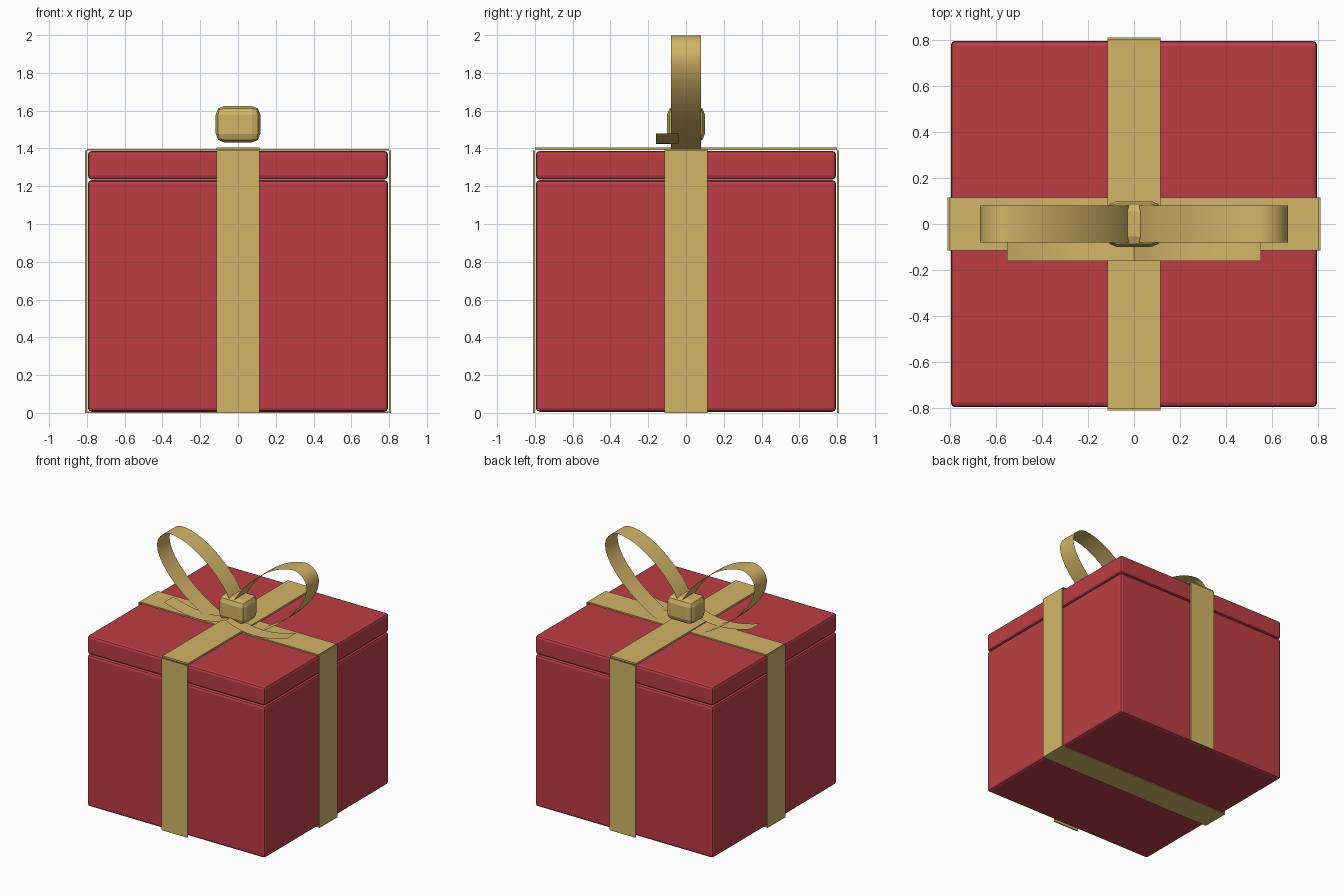
import bpy, bmesh, math
from mathutils import Vector

old = bpy.data.objects.get("Cube")
if old:
    bpy.data.objects.remove(old, do_unlink=True)


def material(name, rgb):
    m = bpy.data.materials.new(name)
    m.use_nodes = True
    m.diffuse_color = (*rgb, 1)
    m.node_tree.nodes["Principled BSDF"].inputs["Base Color"].default_value = (*rgb, 1)
    return m


RED = material("red paper", (0.50, 0.048, 0.058))
GOLD = material("gold ribbon", (0.65, 0.46, 0.14))


def finish(bm, name, mat, smooth=False):
    mesh = bpy.data.meshes.new(name)
    bm.to_mesh(mesh)
    bm.free()
    mesh.materials.append(mat)
    obj = bpy.data.objects.new(name, mesh)
    bpy.context.collection.objects.link(obj)
    for p in mesh.polygons:
        p.use_smooth = smooth
    return obj


def block(name, lo, hi, mat, bevel=0.0, segments=2):
    """Box between two corners, with optional rounded edges."""
    lo, hi = Vector(lo), Vector(hi)
    bm = bmesh.new()
    bmesh.ops.create_cube(bm, size=1)
    for v in bm.verts:
        v.co = (lo + hi) / 2 + v.co * (hi - lo)
    if bevel:
        bmesh.ops.bevel(bm, geom=bm.edges[:], offset=bevel, segments=segments,
                        profile=0.5, affect='EDGES')
    return finish(bm, name, mat)


def bezier(points, steps):
    """Sample a chain of cubic segments (3n + 1 control points)."""
    out = []
    for i in range(0, len(points) - 1, 3):
        a, b, c, d = [Vector(p) for p in points[i:i + 4]]
        for k in range(steps + 1):
            t = k / steps
            if i and k == 0:
                continue
            out.append(a * (1 - t) ** 3 + b * 3 * t * (1 - t) ** 2
                       + c * 3 * t * t * (1 - t) + d * t ** 3)
    return out


def ribbon(name, path, y0, y1, side):
    """Thin band following an x-z path, mirrored by side."""
    bm = bmesh.new()
    rows = [[bm.verts.new((side * p.x, y, p.y)) for y in (y0, y1)] for p in path]
    for a, b in zip(rows, rows[1:]):
        bm.faces.new((a[0], b[0], b[1], a[1]) if side > 0 else (a[1], b[1], b[0], a[0]))
    return finish(bm, name, GOLD, smooth=True)


# Box and lid
H = 0.795
block("box_body", (-H, -H, 0.006), (H, H, 1.232), RED, 0.02)
block("box_lid", (-H, -H, 1.236), (H, H, 1.387), RED, 0.02)

# Flat ribbons around the box
W = 0.115
for name, s in (("right", -1), ("left", 1)):
    xs = sorted((s * 0.80, s * 0.81))
    block(name + "_ribbon", (xs[0], -W, 0), (xs[1], W, 1.39), GOLD)
for name, s in (("front", -1), ("back", 1)):
    ys = sorted((s * 0.80, s * 0.81))
    block(name + "_ribbon", (-W, ys[0], 0), (W, ys[1], 1.39), GOLD)
block("top_ribbon_across", (-0.80, -W, 1.388), (0.80, W, 1.398), GOLD)
block("top_ribbon_along", (-W, -0.80, 1.392), (W, 0.80, 1.406), GOLD)
block("bottom_ribbon", (-0.80, -W, 0), (0.80, W, 0.008), GOLD)

# Bow loops and tails
loop = bezier([(0, 1.57), (0.08, 1.76), (0.34, 1.99), (0.547, 1.999),
               (0.61, 2.0), (0.668, 1.95), (0.668, 1.88),
               (0.668, 1.74), (0.46, 1.52), (0.19, 1.392)], 14)
tail = bezier([(0, 1.478), (0.16, 1.405), (0.33, 1.405), (0.55, 1.478)], 10)
for name, s in (("right", -1), ("left", 1)):
    ribbon(name + "_bow_loop", loop, -0.08, 0.08, s)
    ribbon(name + "_bow_tail", tail, -0.16, -0.04, s)

# Knot
block("bow_knot", (-0.118, -0.1, 1.432), (0.118, 0.1, 1.625), GOLD, 0.045, 2)
